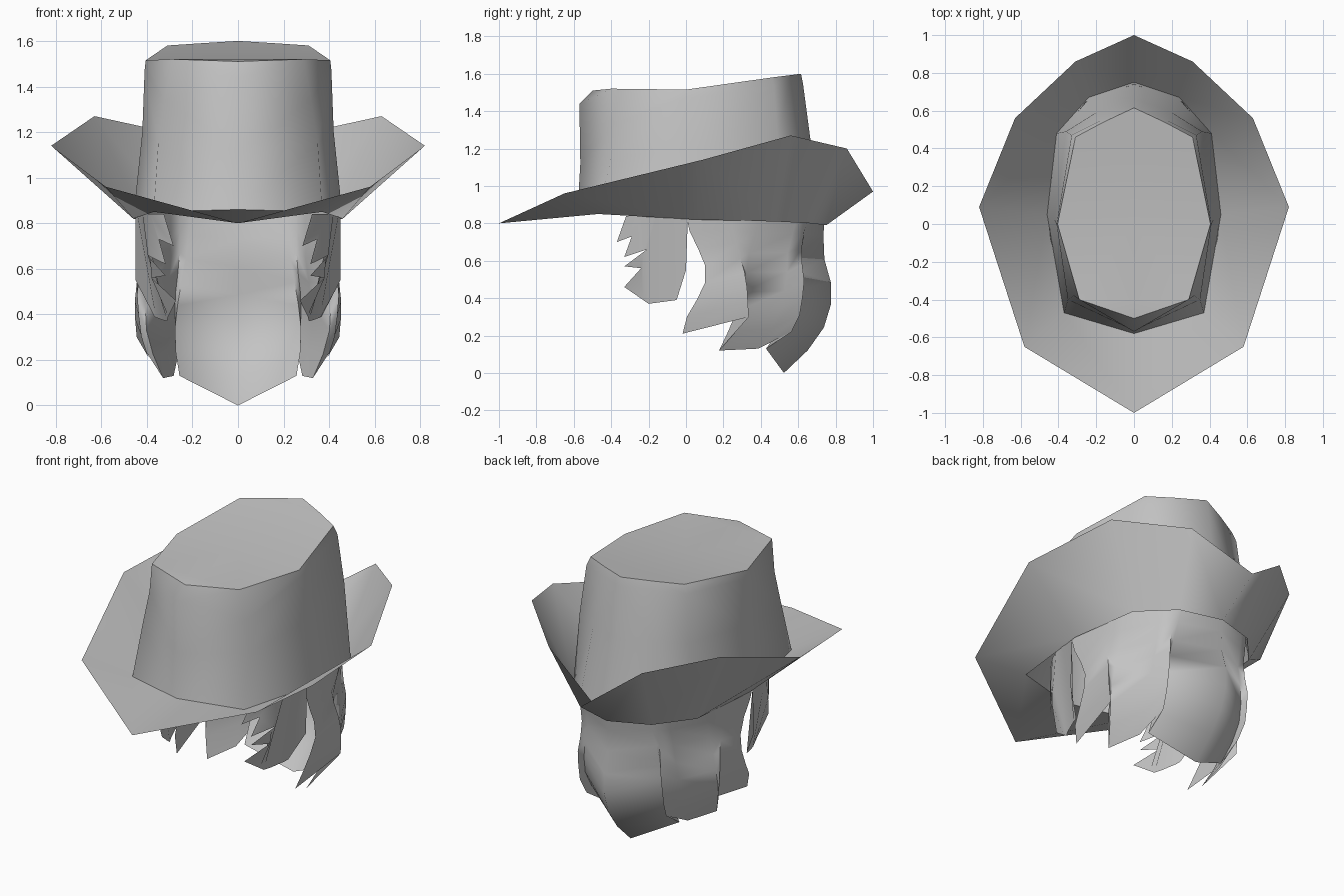
import bpy, bmesh, math

cube = bpy.data.objects.get("Cube")
if cube:
    bpy.data.objects.remove(cube, do_unlink=True)

grey = bpy.data.materials.new("plain grey")
grey.use_nodes = True
COLOUR = (0.55, 0.55, 0.55, 1)
grey.diffuse_color = COLOUR
grey.node_tree.nodes["Principled BSDF"].inputs["Base Color"].default_value = COLOUR


def finish(name, bm, angle=70):
    """Turn a half mesh on the +x side into a mirrored, smooth object."""
    bmesh.ops.remove_doubles(bm, verts=bm.verts[:], dist=0.0005)
    mesh = bpy.data.meshes.new(name)
    bm.to_mesh(mesh)
    bm.free()
    mesh.materials.append(grey)
    obj = bpy.data.objects.new(name, mesh)
    bpy.context.collection.objects.link(obj)
    mirror = obj.modifiers.new("mirror", 'MIRROR')
    mirror.use_clip = True
    bpy.ops.object.select_all(action='DESELECT')
    obj.select_set(True)
    bpy.context.view_layer.objects.active = obj
    bpy.ops.object.shade_smooth_by_angle(angle=math.radians(angle))
    return obj


def loft(name, rows, angle=70):
    """Join rows of points with quads."""
    bm = bmesh.new()
    grid = [[bm.verts.new(p) for p in row] for row in rows]
    for a, b in zip(grid, grid[1:]):
        for j in range(len(a) - 1):
            bm.faces.new((a[j], a[j + 1], b[j + 1], b[j]))
    return finish(name, bm, angle)


# Hat rings, each listed from the front centre round to the back centre
brim_edge = [(0, -1, .8), (.58, -.65, .96), (.82, .09, 1.14),
             (.63, .56, 1.27), (.31, .86, 1.2), (0, 1, .97)]
crown_base = [(0, -.58, .86), (.37, -.47, .85), (.46, .05, .82),
              (.41, .48, .81), (.24, .67, .8), (0, .75, .79)]
crown_middle = [(0, -.565, 1.12), (.35, -.4, 1.15), (.42, .02, 1.2),
                (.36, .49, 1.25), (.2, .59, 1.25), (0, .665, 1.25)]
crown_shoulder = [(0, -.57, 1.44), (.32, -.38, 1.34), (.41, 0, 1.47),
                  (.33, .47, 1.53), (.17, .55, 1.54), (0, .625, 1.55)]
crown_rim = [(0, -.5, 1.51), (.29, -.4, 1.52), (.405, 0, 1.515),
             (.31, .46, 1.58), (.16, .54, 1.59), (0, .615, 1.6)]
crown_ridge = [(0, y, z) for x, y, z in crown_rim]

loft("hat_brim", [brim_edge, crown_base])
loft("hat_crown", [crown_base, crown_middle, crown_shoulder, crown_rim], 75)
loft("hat_top", [crown_rim, crown_ridge])

# Back hair: locks fall from the hat and tuck in towards their tips
PROFILE = [(0, .68), (.17, .91), (.32, 1), (.48, 1), (.64, .94), (.86, .95)]


def tuck(z):
    for (z0, s0), (z1, s1) in zip(PROFILE, PROFILE[1:]):
        if z <= z1:
            return s0 + (s1 - s0) * (z - z0) / (z1 - z0)
    return PROFILE[-1][1]


# top x, top y, tip x, tip y, tip height, backward bend
locks = [(0, .78, 0, .77, 0, 0), (.22, .70, .3, .5, .13, 0),
         (.27, .68, .28, .6, .22, 0), (.31, .63, .33, .45, .13, 0),
         (.43, .42, .39, .21, .12, 0), (.46, .25, .45, .34, .3, .02),
         (.47, 0, .42, -.02, .21, .12)]
STEPS = 7
rows = []
for i in range(STEPS + 1):
    t = i / STEPS
    row = []
    for x0, y0, x1, y1, tip, bend in locks:
        z = .85 + (tip - .85) * t
        s = tuck(z)
        y = y0 + (y1 - y0) * t + bend * math.sin(math.pi * t) ** 2
        row.append(((x0 + (x1 - x0) * t) * s, y * s, z))
    rows.append(row)
loft("back_hair", rows)

# Side locks: a jagged outline bent round the cheek
outline = [(.01, .84), (0, .55), (-.05, .39), (-.2, .37), (-.33, .46),
           (-.24, .56), (-.33, .57), (-.21, .66), (-.33, .62), (-.29, .73),
           (-.37, .7), (-.32, .84)]
bm = bmesh.new()
bm.faces.new([bm.verts.new((0, y, z)) for y, z in reversed(outline)])
for cut in (-.08, -.16, -.23):
    bmesh.ops.bisect_plane(bm, geom=bm.verts[:] + bm.edges[:] + bm.faces[:],
                           plane_co=(0, cut, 0), plane_no=(0, 1, 0))
for v in bm.verts:
    v.co.x = .45 - 1.22 * v.co.y ** 2 - .5 * max(0, .55 - v.co.z)
bmesh.ops.recalc_face_normals(bm, faces=bm.faces[:])
if sum(f.normal.x for f in bm.faces) < 0:
    bmesh.ops.reverse_faces(bm, faces=bm.faces[:])
finish("side_locks", bm)
